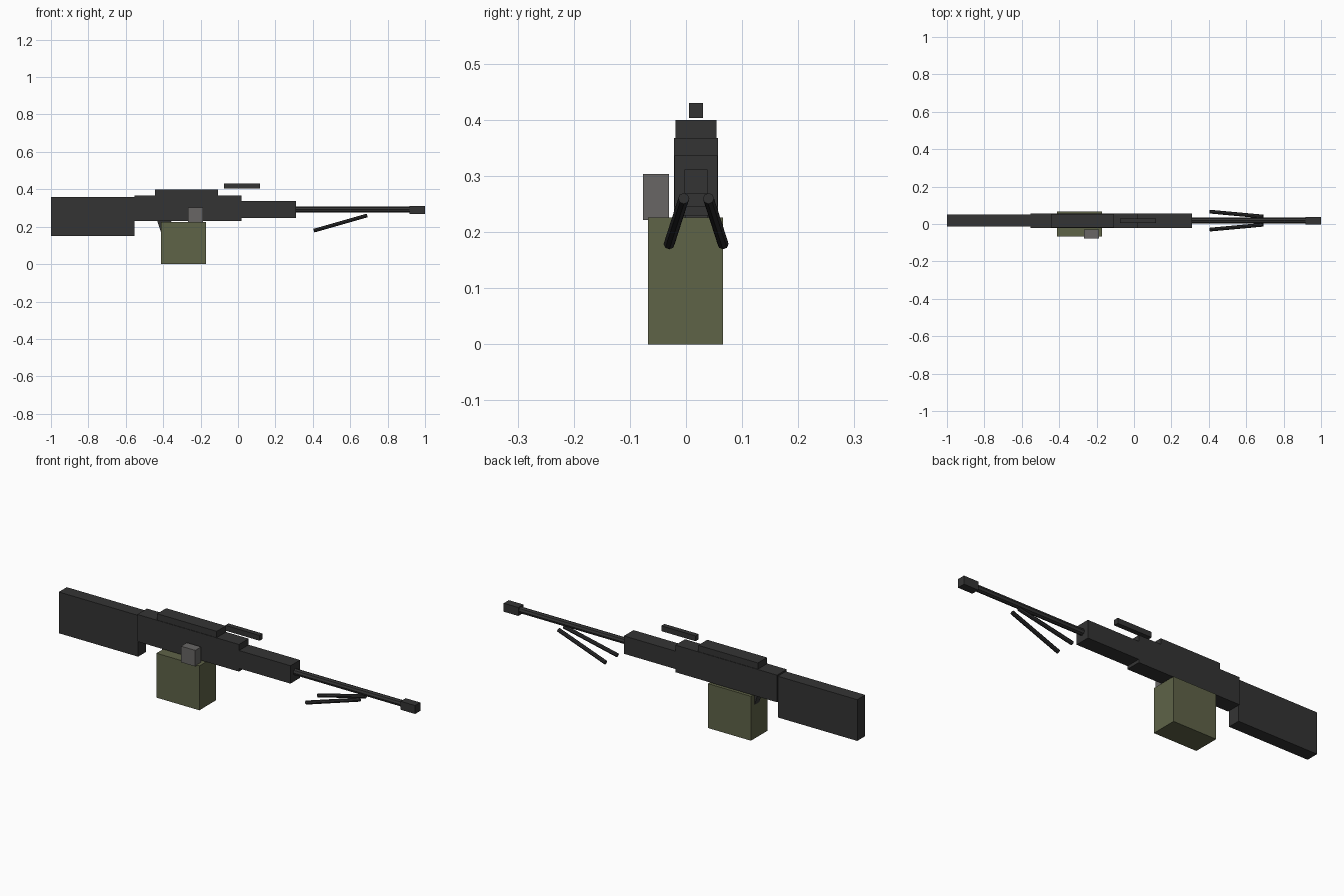
import bpy
import math
from mathutils import Vector

if "Cube" in bpy.data.objects:
    bpy.data.objects.remove(bpy.data.objects["Cube"])


def material(name, rgb):
    m = bpy.data.materials.new(name)
    m.use_nodes = True
    m.diffuse_color = (*rgb, 1)
    m.node_tree.nodes["Principled BSDF"].inputs["Base Color"].default_value = (*rgb, 1)
    return m


gunmetal = material("dark gunmetal", (0.034, 0.034, 0.034))
black = material("black steel", (0.026, 0.026, 0.027))
olive = material("olive drab", (0.114, 0.125, 0.064))
grey = material("worn grey", (0.138, 0.134, 0.130))

MID = 0.018  # centre line of the gun body


def box(name, x, y, z, mat, tilt=0):
    """Box spanning the (min, max) pairs, tilted about the y axis."""
    bpy.ops.mesh.primitive_cube_add(size=1, location=[sum(p) / 2 for p in (x, y, z)])
    ob = bpy.context.object
    ob.name = name
    ob.scale = [p[1] - p[0] for p in (x, y, z)]
    ob.rotation_euler.y = tilt
    ob.data.materials.append(mat)
    return ob


def rod(name, a, b, radius, mat):
    """Eight-sided rod between two points."""
    a, b = Vector(a), Vector(b)
    bpy.ops.mesh.primitive_cylinder_add(vertices=8, radius=radius, depth=(b - a).length,
                                        location=(a + b) / 2)
    ob = bpy.context.object
    ob.name = name
    ob.rotation_euler = (b - a).to_track_quat('Z', 'Y').to_euler()
    ob.data.materials.append(mat)
    return ob


def wide(half):
    return (MID - half, MID + half)


# Body, from the back to the front
box("stock", (-1, -0.553), wide(0.032), (0.15, 0.36), gunmetal)
box("receiver", (-0.553, 0.02), wide(0.039), (0.23, 0.368), gunmetal)
box("feed_cover", (-0.443, -0.107), wide(0.0365), (0.36, 0.4), gunmetal)
box("handguard", (0.01, 0.31), wide(0.0385), (0.246, 0.337), gunmetal)
box("carry_handle", (-0.075, 0.118), wide(0.0125), (0.403, 0.43), gunmetal)

# Grip, mostly hidden behind the ammunition box
box("grip", (-0.422, -0.352), wide(0.02), (0.165, 0.25), gunmetal, -math.radians(18))

# Ammunition box and feed block
box("ammo_box", (-0.412, -0.17), (-0.068, 0.066), (0, 0.226), olive)
box("feed_block", (-0.267, -0.187), (-0.077, -0.03), (0.222, 0.304), grey)

# Barrel and muzzle
rod("barrel", (0.29, MID, 0.292), (0.93, MID, 0.292), 0.016, gunmetal)
box("muzzle", (0.918, 1), wide(0.0205), (0.269, 0.312), gunmetal)

# Bipod legs, splayed to each side
for side, label in ((1, "left"), (-1, "right")):
    rod("bipod_leg_" + label, (0.69, MID + side * 0.022, 0.26),
        (0.406, MID + side * 0.048, 0.179), 0.01, black)
